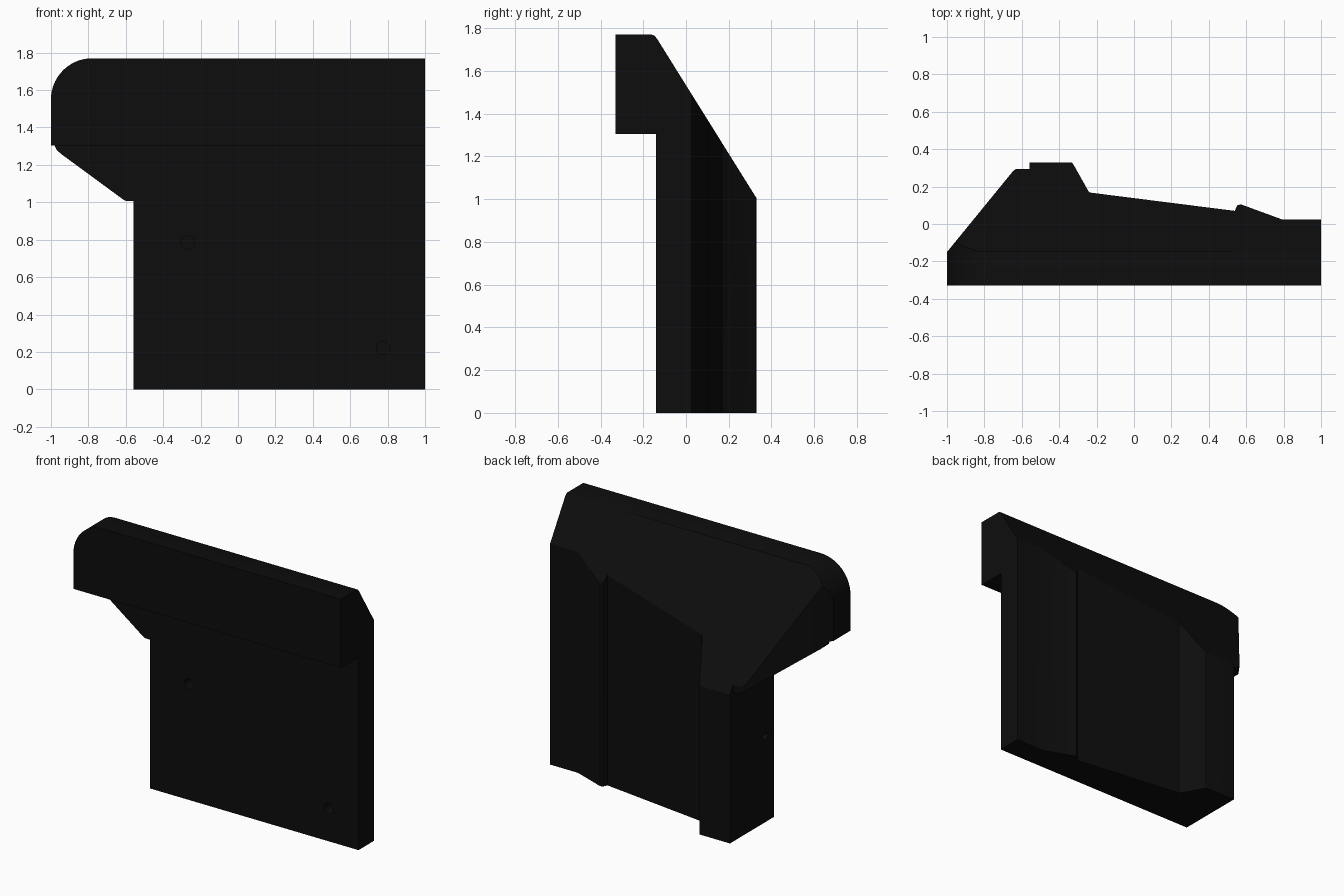
import bpy, bmesh, math
from mathutils import Vector

if "Cube" in bpy.data.objects:
    bpy.data.objects.remove(bpy.data.objects["Cube"])

black = bpy.data.materials.new("matte_black")
black.diffuse_color = (0.004, 0.004, 0.004, 1)
black.use_nodes = True
black.node_tree.nodes["Principled BSDF"].inputs["Base Color"].default_value = black.diffuse_color


def prism(name, pts, axis, lo, hi):
    """Extrude a 2D outline along an axis (x: y,z  y: x,z  z: x,y)."""
    def at(p, d):
        return {"x": (d, p[0], p[1]), "y": (p[0], d, p[1]), "z": (p[0], p[1], d)}[axis]
    bm = bmesh.new()
    face = bm.faces.new([bm.verts.new(at(p, lo)) for p in pts])
    ext = bmesh.ops.extrude_face_region(bm, geom=[face])
    verts = [g for g in ext["geom"] if isinstance(g, bmesh.types.BMVert)]
    bmesh.ops.translate(bm, verts=verts, vec=Vector(at((0, 0), hi - lo)))
    bmesh.ops.recalc_face_normals(bm, faces=bm.faces[:])
    me = bpy.data.meshes.new(name)
    bm.to_mesh(me)
    bm.free()
    me.materials.append(black)
    ob = bpy.data.objects.new(name, me)
    bpy.context.collection.objects.link(ob)
    return ob


def arc(cx, cy, r, a0, a1, n):
    return [(cx + r * math.cos(math.radians(a0 + (a1 - a0) * i / n)),
             cy + r * math.sin(math.radians(a0 + (a1 - a0) * i / n))) for i in range(n + 1)]


def combine(ob, cutter, mode):
    mod = ob.modifiers.new(mode, "BOOLEAN")
    mod.operation, mod.solver, mod.object = mode, "EXACT", cutter
    bpy.context.view_layer.objects.active = ob
    bpy.ops.object.modifier_apply(modifier=mod.name)
    bpy.data.objects.remove(cutter, do_unlink=True)


# Plan outline: angled wing, column, shallow panel and ridge along the back
plan = [(-1, -0.33), (1, -0.33), (1, 0.025), (0.79, 0.025), (0.585, 0.1),
        (0.57, 0.105), (0.553, 0.1), (0.545, 0.085), (0.54, 0.07), (-0.235, 0.168),
        (-0.245, 0.178), (-0.322, 0.315), (-0.33, 0.327), (-0.345, 0.33), (-0.56, 0.33),
        (-0.56, 0.295), (-0.63, 0.295), (-0.645, 0.285), (-1, -0.15)]
body = prism("bracket_body", plan, "z", 0, 2)

# Side outline: front lip overhang and sloping roof
side = [(-0.14, -0.5), (-0.14, 1.305), (-0.5, 1.305), (-0.5, 1.77), (-0.16, 1.77),
        (-0.147, 1.765), (-0.135, 1.75), (0.33, 1.005), (0.6, 0.572), (0.6, -0.5)]
combine(body, prism("side_cutter", side, "x", -1.5, 1.5), "INTERSECT")

# Front outline: rounded top corner and tapered underside of the wing
front = ([(-0.56, -0.5), (1.5, -0.5), (1.5, 2.2), (-0.78, 2.2)]
         + arc(-0.78, 1.55, 0.22, 90, 180, 14)
         + [(-1.0, 1.304), (-0.98, 1.304), (-0.97, 1.28), (-0.945, 1.258),
            (-0.61, 1.012), (-0.595, 1.006), (-0.56, 1.006)])
combine(body, prism("front_cutter", front, "y", -1, 1), "INTERSECT")

# Screw holes in the front face and a smaller one in the column side
for x, z in ((-0.27, 0.785), (0.775, 0.22)):
    combine(body, prism("screw_hole", arc(x, z, 0.035, 0, 345, 23), "y", -0.3, -0.04), "DIFFERENCE")
combine(body, prism("side_hole", arc(-0.05, 0.58, 0.025, 0, 345, 23), "x", -0.7, -0.48), "DIFFERENCE")

# Smooth the rounded corners while keeping the edges sharp
bpy.ops.object.select_all(action="DESELECT")
body.select_set(True)
bpy.context.view_layer.objects.active = body
bpy.ops.object.shade_smooth_by_angle(angle=math.radians(25))
